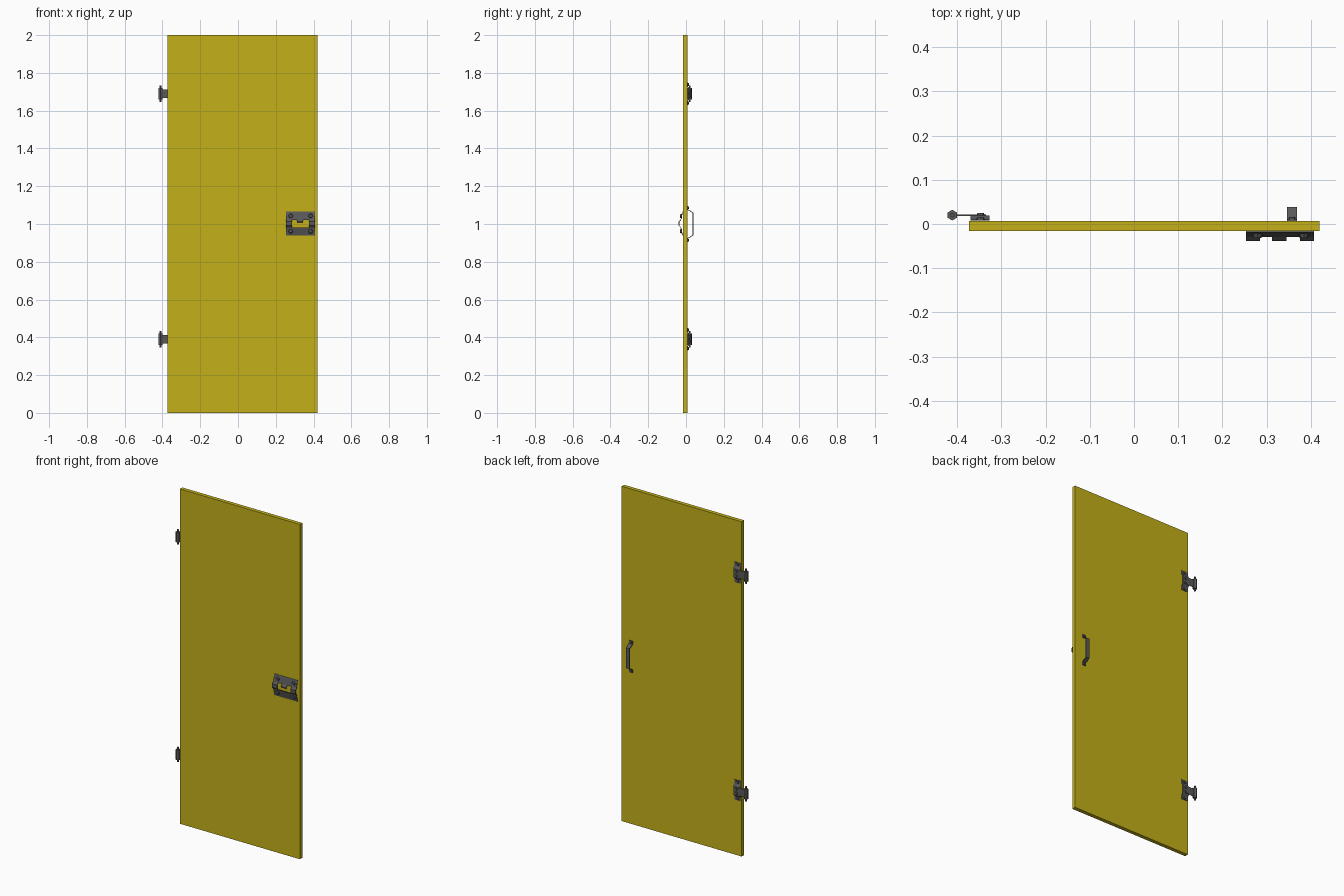
import bpy, bmesh, math
from mathutils import Matrix

if "Cube" in bpy.data.objects:
    bpy.data.objects.remove(bpy.data.objects["Cube"])


def material(name, color):
    m = bpy.data.materials.new(name)
    m.diffuse_color = color
    m.use_nodes = True
    m.node_tree.nodes["Principled BSDF"].inputs["Base Color"].default_value = m.diffuse_color
    return m


YELLOW = material("yellow_paint", (0.55, 0.44, 0.01, 1))
METAL = material("dark_metal", (0.1, 0.1, 0.105, 1))


def finish(name, bm, mat):
    bmesh.ops.recalc_face_normals(bm, faces=bm.faces)
    mesh = bpy.data.meshes.new(name)
    bm.to_mesh(mesh)
    bm.free()
    mesh.materials.append(mat)
    ob = bpy.data.objects.new(name, mesh)
    bpy.context.collection.objects.link(ob)
    return ob


def box(name, x, y, z, mat):
    bm = bmesh.new()
    bmesh.ops.create_cube(bm, size=1)
    for v in bm.verts:
        v.co = [(r[0] + r[1]) / 2 + c * (r[1] - r[0]) for r, c in zip((x, y, z), v.co)]
    return finish(name, bm, mat)


def strap(name, x0, x1, profile, thick=0.003):
    """Bent sheet: a (y, z) profile swept along x and given thickness."""
    bm = bmesh.new()
    rows = [[bm.verts.new((x, y, z)) for y, z in profile] for x in (x0, x1)]
    for i in range(len(profile) - 1):
        bm.faces.new((rows[0][i], rows[0][i + 1], rows[1][i + 1], rows[1][i]))
    ob = finish(name, bm, METAL)
    mod = ob.modifiers.new("thickness", 'SOLIDIFY')
    mod.thickness = thick
    mod.offset = 0
    return ob


def cylinder(name, center, r1, r2, depth, axis, sides):
    bm = bmesh.new()
    rot = Matrix.Identity(4)
    if axis != 'Z':
        rot = Matrix.Rotation(math.radians(90 if axis == '-Y' else -90), 4, 'X')
    bmesh.ops.create_cone(bm, cap_ends=True, segments=sides, radius1=r1, radius2=r2,
                          depth=depth, matrix=Matrix.Translation(center) @ rot)
    return finish(name, bm, METAL)


# Door panel
box("door_panel", (-0.373, 0.42), (-0.016, 0.007), (0, 2), YELLOW)

# Hinges on the back, left edge
for label, z in (("lower", 0.39), ("upper", 1.69)):
    # arched bracket with flat feet
    arch = [(0.009, 0.06), (0.009, 0.038), (0.018, 0.025)]
    arch += [(y, -h) for y, h in reversed(arch)]
    strap(label + "_hinge_bracket", -0.37, -0.327, [(y, z + h) for y, h in arch])
    # arm and knuckle
    box(label + "_hinge_arm", (-0.41, -0.335), (0.0185, 0.0215), (z - 0.023, z + 0.023), METAL)
    cylinder(label + "_hinge_barrel", (-0.411, 0.02, z), 0.012, 0.012, 0.06, 'Z', 6)
    cylinder(label + "_hinge_pin", (-0.411, 0.02, z), 0.005, 0.005, 0.088, 'Z', 8)
    # bolts on feet and on the raised middle
    for i, (y, h) in enumerate(((0.0125, 0.049), (0.0125, -0.049), (0.022, 0.013), (0.022, -0.013))):
        cylinder(f"{label}_hinge_bolt_{i}", (-0.347, y, z + h), 0.01, 0.007, 0.006, 'Y', 8)

# Pull handle on the back, right side
pull = [(0.009, 0.095), (0.009, 0.076), (0.037, 0.06)]
pull += [(y, -h) for y, h in reversed(pull)]
strap("pull_handle", 0.346, 0.369, [(y, 1 + h) for y, h in pull], 0.004)
for i, h in enumerate((0.086, -0.086)):
    cylinder(f"handle_bolt_{i}", (0.3575, 0.013, 1 + h), 0.008, 0.006, 0.006, 'Y', 8)

# Latch on the front: two sloped plates joined by side straps round an opening
for label, s in (("upper", 1), ("lower", -1)):
    strap(label + "_latch_plate", 0.253, 0.407,
          [(-0.0175, 1.002 + s * 0.0635), (-0.0275, 1.002 + s * 0.02)])
    for i, x in enumerate((0.279, 0.384)):
        cylinder(f"{label}_latch_bolt_{i}", (x, -0.0265, 1.002 + s * 0.04),
                 0.013, 0.009, 0.01, '-Y', 8)
bend = [(-0.0275, 1.022), (-0.037, 1.012), (-0.037, 0.992), (-0.0275, 0.982)]
strap("left_latch_strap", 0.253, 0.285, bend)
strap("right_latch_strap", 0.375, 0.407, bend)
# centre tab hanging from the upper plate
strap("latch_tab", 0.312, 0.345, [(-0.0275, 1.022), (-0.037, 1.012), (-0.037, 1.005)])
